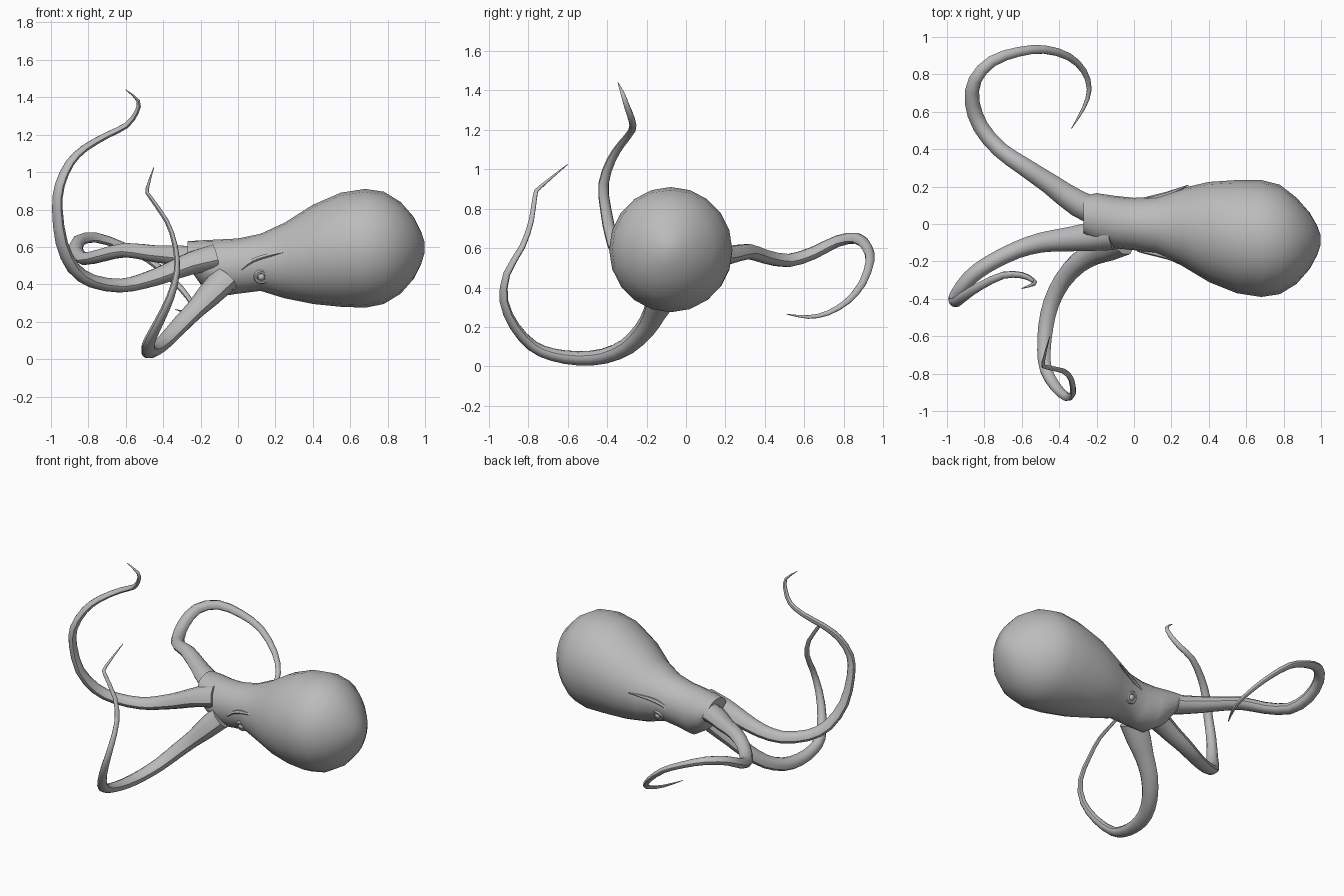
import bpy, bmesh, math
from mathutils import Vector

cube = bpy.data.objects.get("Cube")
if cube:
    bpy.data.objects.remove(cube, do_unlink=True)

grey = bpy.data.materials.new("soft grey")
grey.use_nodes = True
grey.diffuse_color = (0.5, 0.5, 0.5, 1)
grey.node_tree.nodes["Principled BSDF"].inputs["Base Color"].default_value = (0.5, 0.5, 0.5, 1)


def loft(name, rings, angle=50):
    """Skin a list of closed rings of points and close both ends."""
    bm = bmesh.new()
    loops = [[bm.verts.new(p) for p in ring] for ring in rings]
    n = len(loops[0])
    for a, b in zip(loops, loops[1:]):
        for i in range(n):
            j = (i + 1) % n
            bm.faces.new((a[i], a[j], b[j], b[i]))
    for end in (loops[0], loops[-1]):
        mid = bm.verts.new(sum((v.co for v in end), Vector()) / n)
        for i in range(n):
            bm.faces.new((end[i], end[(i + 1) % n], mid))
    bmesh.ops.recalc_face_normals(bm, faces=bm.faces)
    mesh = bpy.data.meshes.new(name)
    bm.to_mesh(mesh)
    bm.free()
    mesh.materials.append(grey)
    obj = bpy.data.objects.new(name, mesh)
    bpy.context.collection.objects.link(obj)
    bpy.ops.object.select_all(action='DESELECT')
    obj.select_set(True)
    bpy.context.view_layer.objects.active = obj
    bpy.ops.object.shade_smooth_by_angle(angle=math.radians(angle))
    return obj


def smooth_path(pts, steps=2):
    """Catmull-Rom subdivision of (x, y, z, radius) points."""
    pts = [Vector(p) for p in pts]
    ext = [pts[0] * 2 - pts[1]] + pts + [pts[-1] * 2 - pts[-2]]
    out = []
    for a, b, c, d in zip(ext, ext[1:], ext[2:], ext[3:]):
        for k in range(steps):
            t = k / steps
            out.append(0.5 * (2 * b + (c - a) * t + (2 * a - 5 * b + 4 * c - d) * t * t
                              + (3 * b - a - 3 * c + d) * t ** 3))
    return out + [pts[-1]]


def arm(name, pts, sides=10, under=0.65):
    """Tapered arm with a flatter underside, carried along the path."""
    path = smooth_path(pts)
    cos = [p.to_3d() if len(p) == 3 else Vector(p[:3]) for p in path]
    up, rings = Vector((0, 0, 1)), []
    for i, c in enumerate(cos):
        t = (cos[min(i + 1, len(cos) - 1)] - cos[max(i - 1, 0)]).normalized()
        up = (up - t * up.dot(t)).normalized()
        side = t.cross(up)
        r = max(path[i][3], 0.002)
        ring = []
        for k in range(sides):
            a = 2 * math.pi * k / sides
            h = math.sin(a)
            ring.append(c + side * r * math.cos(a) + up * r * (h if h > 0 else h * under))
        rings.append(ring)
    return loft(name, rings, 40)


# Head and mantle: x, then y and z limits of each oval section
sections = [
    (-.27, -.05, .15, .50, .63), (-.20, -.10, .165, .40, .635), (-.10, -.13, .15, .335, .64),
    (0, -.14, .14, .35, .645), (.12, -.16, .145, .365, .67), (.25, -.22, .19, .325, .73),
    (.40, -.31, .225, .295, .825), (.55, -.37, .235, .28, .89), (.68, -.39, .235, .275, .91),
    (.78, -.375, .21, .295, .895), (.87, -.32, .14, .35, .84), (.94, -.24, .06, .43, .76),
    (.98, -.165, -.01, .51, .68), (.998, -.11, -.06, .57, .625)]
N = 20
loft("mantle", [[Vector((x, (y0 + y1) / 2 + (y1 - y0) / 2 * math.cos(2 * math.pi * k / N),
                         (z0 + z1) / 2 + (z1 - z0) / 2 * math.sin(2 * math.pi * k / N)))
                 for k in range(N)] for x, y0, y1, z0, z1 in sections])

# Three long curling arms: x, y, z, radius
arm("back_arm", [
    (-.12, .03, .52, .08), (-.30, .11, .54, .07), (-.45, .215, .555, .056), (-.60, .315, .575, .048),
    (-.72, .40, .55, .043), (-.82, .52, .53, .042), (-.865, .65, .57, .040), (-.85, .77, .63, .036),
    (-.76, .87, .645, .032), (-.62, .92, .60, .027), (-.48, .933, .53, .023), (-.35, .895, .42, .020),
    (-.27, .82, .33, .017), (-.24, .72, .27, .014), (-.27, .62, .25, .010), (-.335, .51, .265, .002)])
arm("side_arm", [
    (-.12, -.05, .53, .09), (-.25, -.07, .50, .075), (-.38, -.085, .45, .062), (-.50, -.10, .41, .053),
    (-.63, -.14, .385, .046), (-.78, -.215, .41, .043), (-.88, -.29, .48, .041), (-.945, -.37, .62, .036),
    (-.968, -.41, .80, .031), (-.955, -.42, .93, .029), (-.90, -.38, 1.05, .026), (-.82, -.33, 1.13, .023),
    (-.70, -.275, 1.20, .020), (-.60, -.275, 1.25, .018), (-.545, -.30, 1.32, .015),
    (-.535, -.32, 1.38, .011), (-.60, -.345, 1.44, .002)])
arm("front_arm", [
    (-.06, -.08, .42, .09), (-.15, -.125, .33, .078), (-.22, -.16, .26, .062), (-.30, -.21, .18, .056),
    (-.38, -.30, .095, .050), (-.44, -.42, .045, .046), (-.47, -.55, .035, .043), (-.48, -.68, .055, .038),
    (-.47, -.78, .10, .034), (-.42, -.87, .20, .029), (-.36, -.925, .33, .024), (-.325, -.91, .47, .019),
    (-.335, -.83, .61, .016), (-.38, -.785, .74, .014), (-.47, -.765, .87, .012),
    (-.485, -.74, .91, .010), (-.45, -.60, 1.025, .002)])

# Eyes: a raised lid ring with a small ball, and a fold of skin above each
for side, label, cy, ry in ((-1, "right", -.008, .152), (1, "left", -.008, .152)):
    spot = Vector((.125, cy + side * ry * .86, .44))
    out = Vector((0, side * .86, -.4))
    rot = out.to_track_quat('Z', 'Y').to_euler()
    bpy.ops.mesh.primitive_torus_add(location=spot, rotation=rot, major_radius=.03,
                                     minor_radius=.012, major_segments=14, minor_segments=6)
    lid = bpy.context.object
    bpy.ops.mesh.primitive_uv_sphere_add(location=spot, radius=.02, segments=12, ring_count=8)
    ball = bpy.context.object
    for obj, part in ((lid, "eyelid"), (ball, "eyeball")):
        obj.name = label + "_" + part
        obj.data.materials.append(grey)
        bpy.ops.object.select_all(action='DESELECT')
        obj.select_set(True)
        bpy.context.view_layer.objects.active = obj
        bpy.ops.object.shade_smooth_by_angle(angle=math.radians(50))
    arm(label + "_brow", [(.02, side * .135 + cy, .48, .006), (.08, side * .143 + cy, .525, .014),
                          (.17, side * .165 + cy, .555, .014), (.29, side * .215 + cy, .58, .003)], 6)
